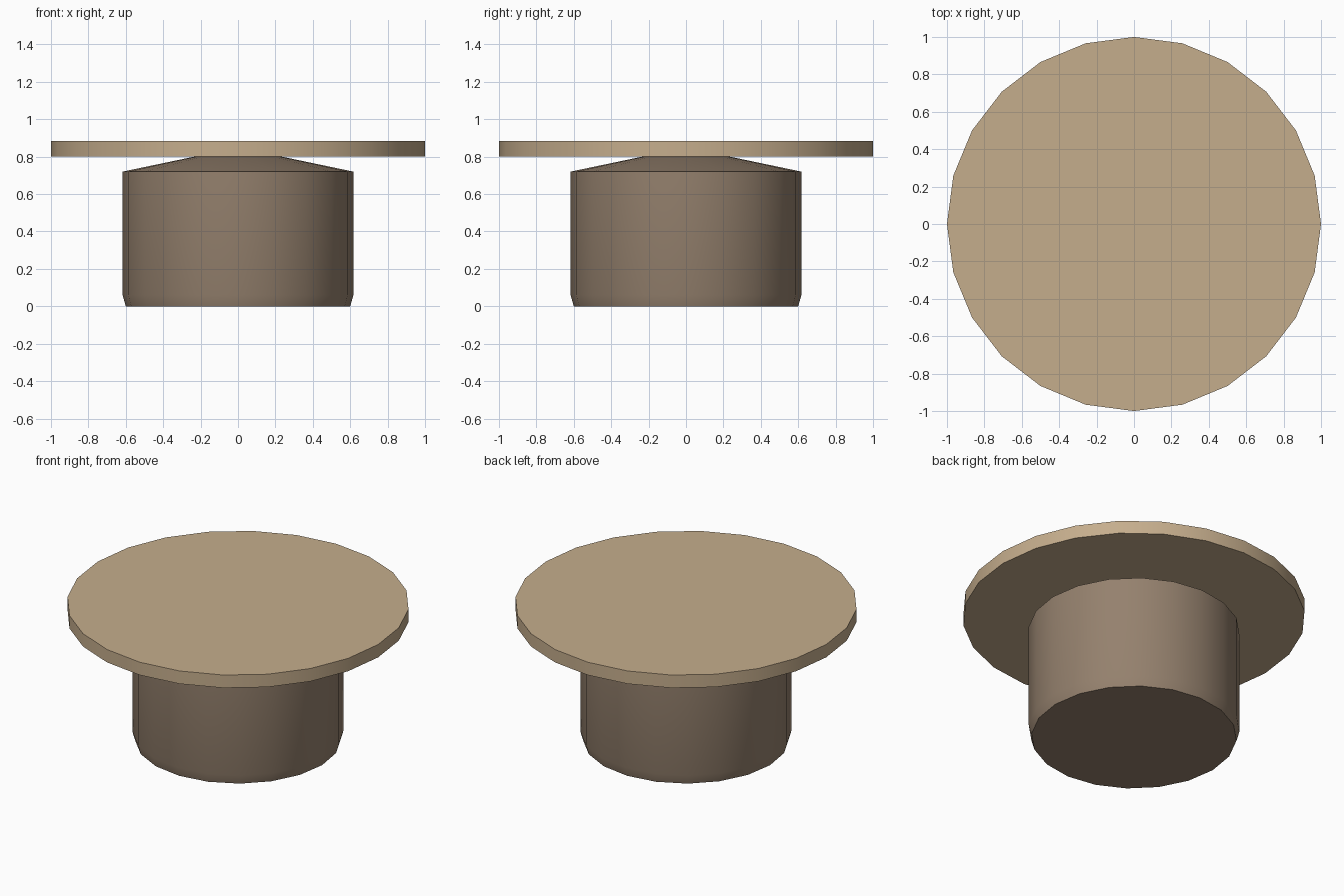
import bpy, bmesh
from math import cos, sin, tau, radians

cube = bpy.data.objects.get("Cube")
if cube:
    bpy.data.objects.remove(cube, do_unlink=True)


def make_material(name, rgb):
    mat = bpy.data.materials.new(name)
    mat.use_nodes = True
    mat.diffuse_color = (*rgb, 1)
    bsdf = mat.node_tree.nodes["Principled BSDF"]
    bsdf.inputs["Base Color"].default_value = (*rgb, 1)
    bsdf.inputs["Roughness"].default_value = 0.8
    return mat


def lathe(name, profile, sides, mat):
    """Stack polygon rings of (radius, height) and cap both ends."""
    bm = bmesh.new()
    rings = [[bm.verts.new((r * cos(tau * i / sides), r * sin(tau * i / sides), z))
              for i in range(sides)] for r, z in profile]
    for low, high in zip(rings, rings[1:]):
        for i in range(sides):
            j = (i + 1) % sides
            bm.faces.new((low[i], low[j], high[j], high[i]))
    bm.faces.new(rings[0][::-1])
    bm.faces.new(rings[-1])
    mesh = bpy.data.meshes.new(name)
    bm.to_mesh(mesh)
    bm.free()
    mesh.materials.append(mat)
    obj = bpy.data.objects.new(name, mesh)
    bpy.context.collection.objects.link(obj)
    bpy.ops.object.select_all(action="DESELECT")
    obj.select_set(True)
    bpy.context.view_layer.objects.active = obj
    bpy.ops.object.shade_smooth_by_angle(angle=radians(30))
    return obj


tan = make_material("light tan", (0.56, 0.42, 0.265))
brown = make_material("dull brown", (0.30, 0.22, 0.155))

# Drum with a tapered foot and a shallow sloping shoulder
lathe("base_drum", [(0.6, 0), (0.617, 0.06), (0.617, 0.72), (0.22, 0.803)], 20, brown)

# Flat round top
lathe("round_top", [(1, 0.802), (1, 0.885)], 24, tan)
